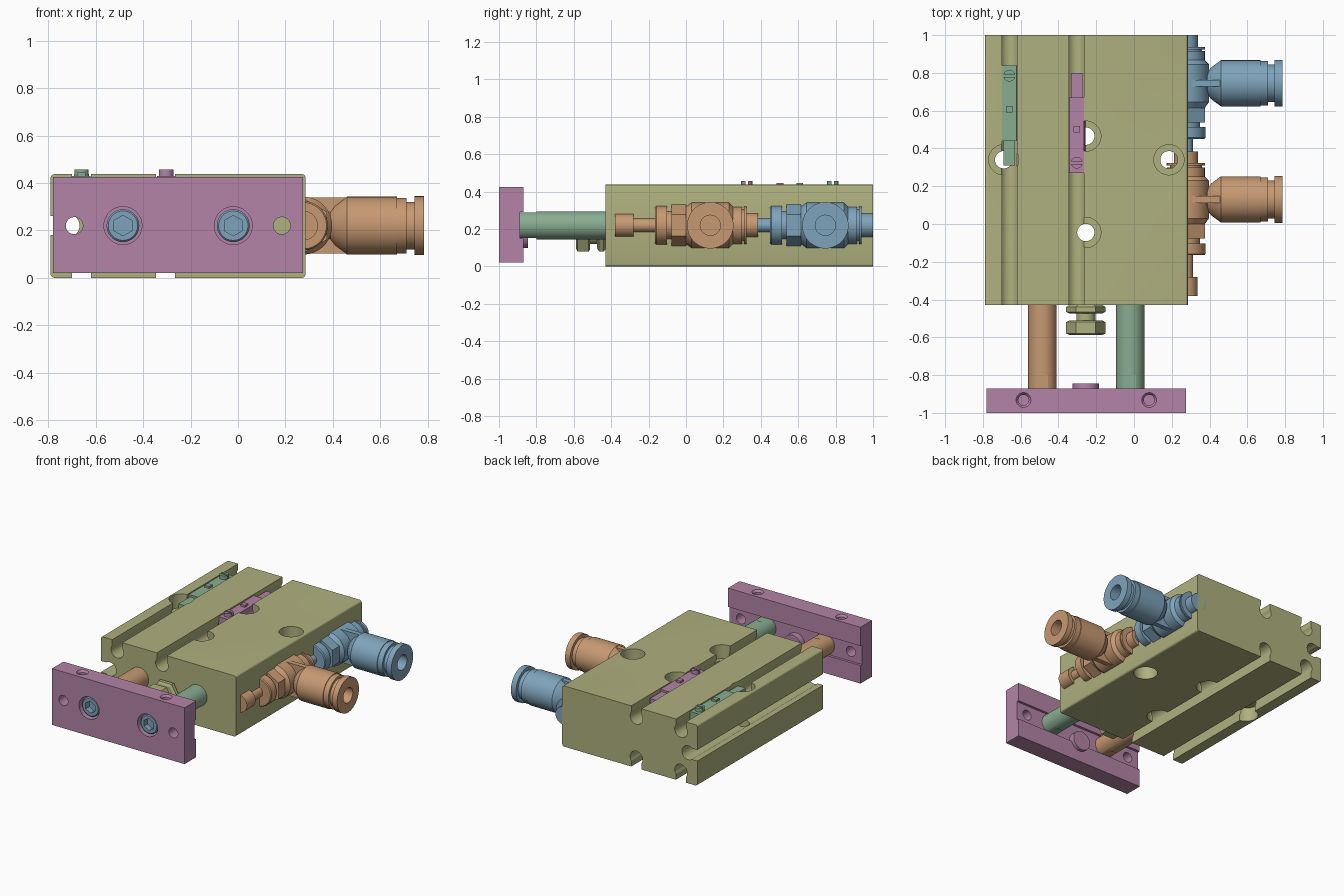
import bpy, bmesh, math
from mathutils import Vector

cube = bpy.data.objects.get("Cube")
if cube:
    bpy.data.objects.remove(cube, do_unlink=True)


def material(name, *rgb):
    m = bpy.data.materials.new(name)
    m.use_nodes = True
    m.diffuse_color = (*rgb, 1)
    m.node_tree.nodes["Principled BSDF"].inputs["Base Color"].default_value = (*rgb, 1)
    return m


OLIVE = material("olive", 0.43, 0.44, 0.21)
MAUVE = material("mauve", 0.45, 0.23, 0.385)
TAN = material("tan orange", 0.57, 0.32, 0.17)
BLUE = material("steel blue", 0.21, 0.37, 0.50)
GREEN = material("sage green", 0.25, 0.42, 0.285)


def finish(name, bm, mat):
    bmesh.ops.recalc_face_normals(bm, faces=bm.faces)
    me = bpy.data.meshes.new(name)
    bm.to_mesh(me)
    bm.free()
    me.materials.append(mat)
    ob = bpy.data.objects.new(name, me)
    bpy.context.collection.objects.link(ob)
    return ob


def select(ob):
    bpy.ops.object.select_all(action='DESELECT')
    ob.select_set(True)
    bpy.context.view_layer.objects.active = ob


def smooth(ob):
    select(ob)
    bpy.ops.object.shade_smooth_by_angle(angle=math.radians(28))
    return ob


def box(name, mat, lo, hi):
    bm = bmesh.new()
    bmesh.ops.create_cube(bm, size=1)
    for v in bm.verts:
        v.co = [(a + b) / 2 + c * (b - a) for a, b, c in zip(lo, hi, v.co)]
    return finish(name, bm, mat)


def lathe(name, mat, profile, origin, axis='y', seg=36, phase=0.0):
    """Turned part: profile is (distance along axis, radius), capped at both ends."""
    bm = bmesh.new()
    rings = []
    for t, r in profile:
        ring = []
        for i in range(seg):
            a = 2 * math.pi * i / seg + phase
            c, s = r * math.cos(a), r * math.sin(a)
            p = {'x': (t, c, s), 'y': (c, t, s), 'z': (c, s, t)}[axis]
            ring.append(bm.verts.new(Vector(p) + Vector(origin)))
        rings.append(ring)
    for r0, r1 in zip(rings, rings[1:]):
        for i in range(seg):
            j = (i + 1) % seg
            bm.faces.new((r0[i], r0[j], r1[j], r1[i]))
    bm.faces.new(rings[0])
    bm.faces.new(rings[-1])
    return smooth(finish(name, bm, mat))


def cut(ob, cutters):
    select(ob)
    for c in cutters:
        c.hide_render = True
        mod = ob.modifiers.new("cut", 'BOOLEAN')
        mod.operation, mod.solver, mod.object = 'DIFFERENCE', 'EXACT', c
        bpy.ops.object.modifier_apply(modifier=mod.name)
    for c in cutters:
        bpy.data.objects.remove(c, do_unlink=True)
    return smooth(ob)


# Body: extruded profile with round-bottomed sensor slots
X0, X1, H = -0.79, 0.285, 0.437
Y0, Y1 = -0.43, 1.0
MID = 0.22


def slot(x, z, dx, dz):
    p, d, n = Vector((x, z)), Vector((dx, dz)), Vector((-dz, dx))
    a0 = math.pi + math.atan2(3, 4)
    a1 = -math.atan2(3, 4)
    pts = [p - d * 0.04]
    for i in range(19):
        a = a0 + (a1 - a0) * i / 18
        pts.append(p + d * 0.05 * math.cos(a) + n * (0.072 + 0.05 * math.sin(a)))
    return pts + [p + d * 0.04]


def corner(x, z, start, r=0.015):
    return [Vector((x + r * math.cos(math.radians(start + k)),
                    z + r * math.sin(math.radians(start + k)))) for k in (0, 30, 60, 90)]


r = 0.015
outline = corner(X0 + r, r, 180) + slot(-0.66, 0, 1, 0) + slot(-0.305, 0, 1, 0)
outline += corner(X1 - r, r, 270) + corner(X1 - r, H - r, 0)
outline += slot(-0.305, H, -1, 0) + slot(-0.66, H, -1, 0)
outline += corner(X0 + r, H - r, 90) + slot(X0, MID, 0, -1)
bm = bmesh.new()
base = bm.faces.new([bm.verts.new((p.x, Y0, p.y)) for p in outline])
ext = bmesh.ops.extrude_face_region(bm, geom=[base])
for v in ext["geom"]:
    if isinstance(v, bmesh.types.BMVert):
        v.co.y = Y1
body = finish("body", bm, OLIVE)

# Counterbored mounting holes through the body
bores = []
for x, y in ((-0.69, 0.34), (-0.255, 0.465), (0.185, 0.34), (-0.255, -0.045)):
    profile = [(-0.1, 0.08), (0.1, 0.08), (0.1, 0.046),
               (H - 0.1, 0.046), (H - 0.1, 0.08), (H + 0.1, 0.08)]
    bores.append(lathe("bore_cutter", OLIVE, profile, (x, y, 0), 'z'))
cut(body, bores)

# Front plate with back channel, screw recesses and holes
plate = box("front_plate", MAUVE, (-0.78, -1, 0.02), (0.275, -0.87, 0.425))
RODS = ((-0.485, TAN, "right"), (-0.02, GREEN, "left"))
cutters = [box("channel_cutter", MAUVE, (-1, -0.888, 0.15), (1, -0.8, 0.29))]
for x, _, _ in RODS:
    cutters.append(lathe("recess_cutter", MAUVE, [(-1.1, 0.08), (-0.92, 0.08)], (x, 0, MID)))
for x in (-0.69, 0.185):
    cutters.append(lathe("through_cutter", MAUVE, [(-1.1, 0.036), (-0.7, 0.036)], (x, 0, MID)))
for x in (-0.585, 0.08):
    cutters.append(lathe("top_hole_cutter", MAUVE,
                         [(0.32, 0.028), (0.41, 0.028), (0.426, 0.04), (0.5, 0.04)],
                         (x, -0.932, 0), 'z'))
cut(plate, cutters)
lathe("stop_pad", MAUVE, [(-0.895, 0.07), (-0.845, 0.07)], (-0.255, 0, 0.168))

# Guide rods with wrench flats, and their socket screws
for x, mat, side in RODS:
    rod = lathe(side + "_rod", mat, [(-0.888, 0.075), (-0.40, 0.075)], (x, 0, MID))
    cut(rod, [box("flat_cutter", mat, (x - 0.1, -0.95, MID + s * 0.068 - (s < 0) * 0.1),
                  (x + 0.1, -0.80, MID + s * 0.068 + (s > 0) * 0.1)) for s in (-1, 1)])
    screw = lathe(side + "_screw", BLUE,
                  [(-0.985, 0.062), (-0.978, 0.069), (-0.92, 0.069)], (x, 0, MID))
    cut(screw, [lathe("hex_cutter", BLUE, [(-1.1, 0.043), (-0.945, 0.043)],
                      (x, 0, MID), 'y', 6, math.pi / 6)])

# Stop bolt: shank, lock nut and hex head
BOLT = (-0.255, 0, 0.17)
lathe("stop_bolt_shank", OLIVE, [(-0.56, 0.05), (-0.41, 0.05)], BOLT)
lathe("stop_bolt_head", OLIVE, [(-0.588, 0.085), (-0.58, 0.104), (-0.52, 0.104), (-0.512, 0.09)],
      BOLT, 'y', 6)
lathe("stop_bolt_nut", OLIVE, [(-0.475, 0.085), (-0.465, 0.104), (-0.44, 0.104), (-0.43, 0.09)],
      BOLT, 'y', 6)


# Position sensors lying in the top slots
def sensor(name, mat, x, y, s):
    def piece(part, a, b, w, z0, z1):
        lo, hi = sorted((y + s * a, y + s * b))
        return box(name + part, mat, (x - w, lo, z0), (x + w, hi, z1))
    piece("_case", -0.055, 0.345, 0.039, 0.36, 0.43)
    piece("_cable_end", 0.345, 0.475, 0.031, 0.35, 0.415)
    lathe(name + "_barrel", mat, [(y - 0.055 * s, 0.045), (y + 0.345 * s, 0.045)], (x, 0, 0.366))
    piece("_lamp", 0.16, 0.195, 0.018, 0.42, 0.445)
    screw = lathe(name + "_screw", mat, [(0.42, 0.031), (0.456, 0.031)], (x, y, 0), 'z', 24)
    cut(screw, [box("slit_cutter", mat, (x - 0.1, y - 0.007, 0.437), (x + 0.1, y + 0.007, 0.5))])


sensor("right_sensor", GREEN, -0.66, 0.785, -1)
sensor("middle_sensor", MAUVE, -0.303, 0.325, 1)


# Flow-control fittings: needle valve along the body side, tube socket to the left
def fitting(name, mat, y):
    o = (0.275, y, MID)
    lathe(name + "_needle", mat, [(-0.51, 0.062), (-0.41, 0.062), (-0.41, 0.037),
                                  (-0.27, 0.037)], o)
    lathe(name + "_lock_ring", mat, [(-0.295, 0.098), (-0.288, 0.104), (-0.232, 0.104),
                                     (-0.232, 0.075), (-0.1, 0.075)], o)
    lathe(name + "_hex", mat, [(-0.208, 0.116), (-0.13, 0.116)], o, 'y', 6, math.pi / 6)
    lathe(name + "_hub", mat, [(-0.13, 0.1), (-0.1, 0.122), (0.1, 0.122), (0.122, 0.1),
                               (0.17, 0.1), (0.17, 0.085), (0.18, 0.085), (0.18, 0.102),
                               (0.193, 0.102), (0.193, 0.064), (0.255, 0.064)], o)
    lathe(name + "_tube_socket", mat,
          [(0.3, 0.06), (0.39, 0.06), (0.41, 0.085), (0.46, 0.122), (0.67, 0.122),
           (0.67, 0.117), (0.71, 0.117), (0.71, 0.1), (0.745, 0.1), (0.745, 0.124),
           (0.785, 0.124), (0.785, 0.054), (0.6, 0.054)], (0, y, MID), 'x', 48)
    box(name + "_web", mat, (0.275, y - 0.018, MID - 0.118), (0.47, y + 0.018, MID + 0.118))


fitting("front_fitting", TAN, 0.13)
fitting("back_fitting", BLUE, 0.745)
